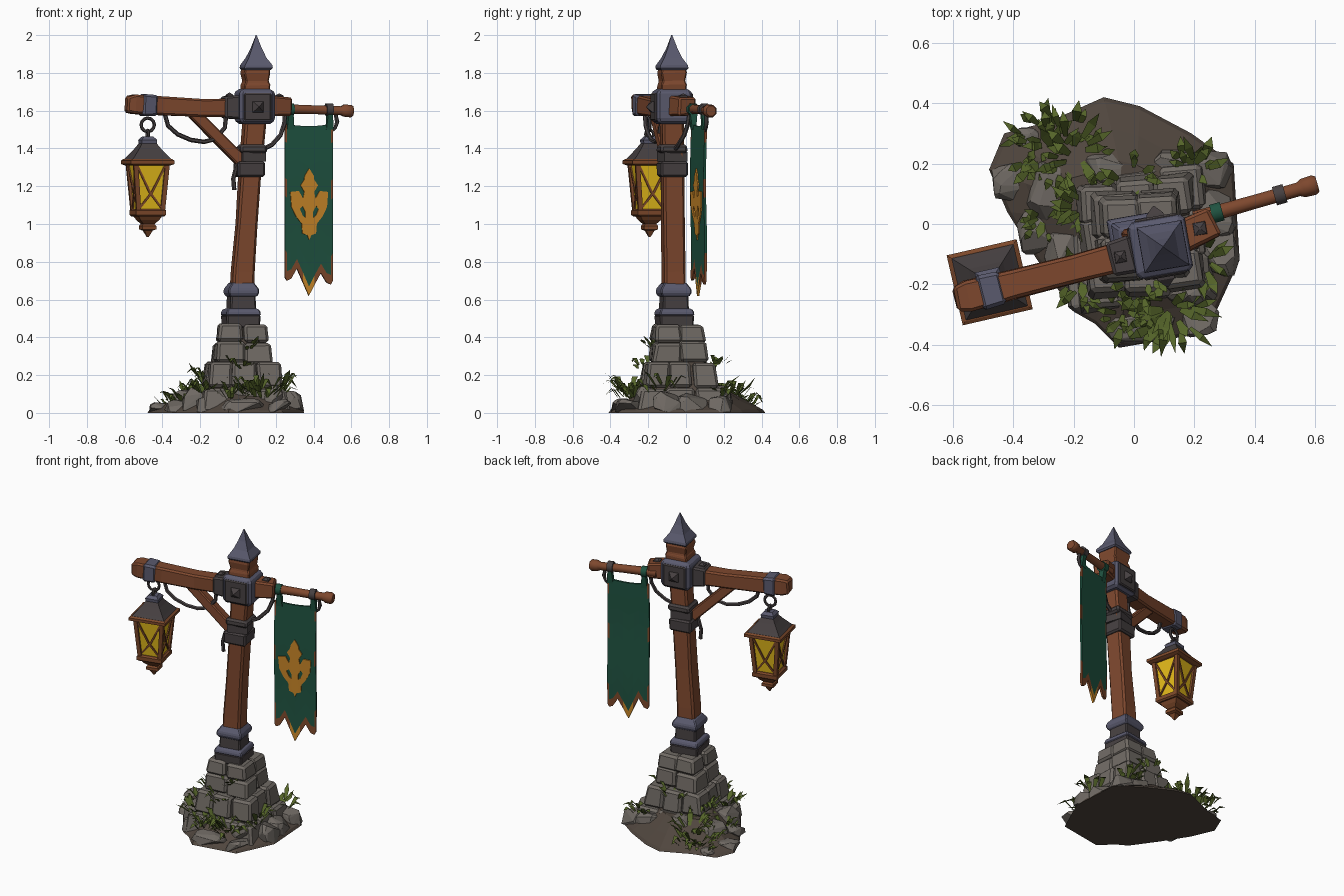
import bpy, bmesh, math, random
from mathutils import Vector as V, Matrix

if "Cube" in bpy.data.objects:
    bpy.data.objects.remove(bpy.data.objects["Cube"])
random.seed(7)
rnd = random.uniform


def mat(name, r, g, b):
    m = bpy.data.materials.new(name)
    m.diffuse_color = [((c / 255 + .055) / 1.055) ** 2.4 for c in (r, g, b)] + [1]
    m.use_nodes = True
    m.node_tree.nodes["Principled BSDF"].inputs["Base Color"].default_value = m.diffuse_color
    return m


WOOD = mat("red brown wood", 126, 72, 46)
RUST = mat("copper trim", 124, 72, 42)
IRON = mat("blue grey iron", 90, 90, 110)
DARK = mat("dark iron", 70, 64, 65)
STONE = mat("grey stone", 112, 106, 100)
DIRT = mat("dark earth", 80, 70, 62)
GREEN = mat("green cloth", 31, 82, 64)
GOLD = mat("gold paint", 200, 134, 40)
GLASS = mat("yellow glass", 226, 184, 26)
GRASS = mat("grass green", 86, 102, 42)


def make(name, bm, *mats, bevel=0.0, smooth=False):
    bmesh.ops.recalc_face_normals(bm, faces=bm.faces)
    me = bpy.data.meshes.new(name)
    bm.to_mesh(me)
    bm.free()
    ob = bpy.data.objects.new(name, me)
    bpy.context.collection.objects.link(ob)
    for m in mats:
        me.materials.append(m)
    if bevel:
        md = ob.modifiers.new("chamfer", 'BEVEL')
        md.width, md.segments, md.limit_method = bevel, 1, 'ANGLE'
    if smooth:
        bpy.ops.object.select_all(action='DESELECT')
        ob.select_set(True)
        bpy.context.view_layer.objects.active = ob
        bpy.ops.object.shade_smooth_by_angle(angle=math.radians(50))
    return ob


def loft(name, pts, m, n=4, a=10, bevel=0.0, jit=0.0, bend=False):
    """Skin n-sided sections (x, y, z, half size[, other half size]) along a path."""
    bm, P = bmesh.new(), [V(p[:3]) for p in pts]
    ref = V((-math.sin(math.radians(a)), math.cos(math.radians(a)), 0))
    rings = []
    for i, p in enumerate(pts):
        t = P[min(i + 1, len(P) - 1)] - P[max(i - 1, 0)] if bend else P[-1] - P[0]
        t.normalize()
        u = (ref - t * ref.dot(t)).normalized()
        v = t.cross(u)
        k = math.sqrt(2) if n == 4 else 1
        ring = []
        for j in range(n):
            th = 2 * math.pi * (j + .5) / n
            co = P[i] + u * p[3] * k * math.cos(th) + v * p[-1] * k * math.sin(th)
            ring.append(bm.verts.new(co + V((rnd(-jit, jit), rnd(-jit, jit), rnd(-jit, jit)))))
        rings.append(ring)
    for A, B in zip(rings, rings[1:]):
        for j in range(n):
            bm.faces.new((A[j], A[(j + 1) % n], B[(j + 1) % n], B[j]))
    bm.faces.new(rings[0])
    bm.faces.new(rings[-1])
    return make(name, bm, m, bevel=bevel, smooth=n > 4)


def stack(name, x, y, prof, m, **k):
    return loft(name, [(x, y, z, r) for z, r in prof], m, **k)


def torus(name, c, R, r, az, m):
    pts = [(c[0] + R * math.cos(t) * math.cos(az), c[1] + R * math.cos(t) * math.sin(az),
            c[2] + R * math.sin(t), r) for t in [2 * math.pi * i / 12 for i in range(14)]]
    return loft(name, pts, m, n=6, a=math.degrees(az), bend=True)


# ---- earth mound ----
outline = [(-.43, .3), (-.28, .34), (-.1, .42), (.02, .39), (.19, .3), (.33, .2), (.35, -.12), (.24, -.36),
           (-.05, -.41), (-.13, -.33), (-.2, -.29), (-.32, -.12), (-.42, .04), (-.48, .18)]
bm = bmesh.new()
rings = [[bm.verts.new((x * s, y * s, z + rnd(0, j))) for x, y in outline]
         for s, z, j in ((1, 0, 0), (.97, .01, .01), (.75, .05, .03), (.5, .12, .02))]
for A, B in zip(rings, rings[1:]):
    for j in range(len(A)):
        bm.faces.new((A[j], A[j - 1], B[j - 1], B[j]))
bm.faces.new(rings[0])
bm.faces.new(rings[-1])
make("earth_mound", bm, DIRT)

# ---- stacked stone plinth ----
cx, cy = .02, -.038
stack("plinth_core", cx, cy, [(.02, .2), (.14, .165), (.26, .12), (.45, .1)], DIRT, a=5)
bm = bmesh.new()
for z0, z1, h, n in ((0, .13, .235, 3), (.13, .265, .195, 3), (.265, .375, .155, 2), (.375, .47, .142, 2)):
    c = 2 * h / n
    for i in range(n):
        for j in range(n):
            if n == 3 and i == j == 1:
                continue
            M = Matrix.Translation((cx, cy, 0)) @ Matrix.Rotation(math.radians(5 + rnd(-2, 2)), 4, 'Z') @ \
                Matrix.Translation((-h + c * (i + .5) + rnd(-.01, .01), -h + c * (j + .5) + rnd(-.01, .01),
                                    (z0 + z1) / 2 + rnd(-.006, .006))) @ \
                Matrix.Diagonal((c * rnd(.95, 1.04), c * rnd(.95, 1.04), z1 - z0, 1))
            for v in bmesh.ops.create_cube(bm, size=1, matrix=M)['verts']:
                s = .91 if v.co.z > (z0 + z1) / 2 else 1.0
                v.co.x = cx + (v.co.x - cx) * s + rnd(-.007, .007)
                v.co.y = cy + (v.co.y - cy) * s + rnd(-.007, .007)
                v.co.z = max(.003, v.co.z)
make("plinth_blocks", bm, STONE, bevel=.014)

# ---- loose rocks: hulls of random points ----
bm = bmesh.new()
for x, y, sx, sy, h in ((-.40, .14, .08, .07, .06), (-.25, .11, .12, .12, .13), (-.31, -.02, .08, .09, .07),
                        (.25, .18, .08, .07, .10), (.27, .03, .07, .09, .11), (.27, -.1, .08, .09, .12),
                        (.22, -.31, .07, .07, .08), (.03, -.34, .12, .06, .08), (-.15, -.22, .08, .08, .11),
                        (-.22, -.1, .08, .09, .14), (.12, .2, .1, .06, .12), (-.08, .18, .1, .08, .15),
                        (.19, -.21, .07, .07, .15), (-.36, .28, .05, .04, .04), (-.14, .04, .06, .08, .2)):
    vs = []
    for k in range(22):
        d = V((rnd(-1, 1), rnd(-1, 1), rnd(-.3, 1))).normalized()
        d = V([math.copysign(abs(q) ** .7, q) for q in d])
        vs.append(bm.verts.new((x + d.x * sx, y + d.y * sy, max(.004, d.z * h))))
    r = bmesh.ops.convex_hull(bm, input=vs)
    bmesh.ops.delete(bm, geom=[g for g in set(r['geom_interior']) if isinstance(g, bmesh.types.BMVert)],
                     context='VERTS')
make("loose_rocks", bm, STONE, bevel=.008)

# ---- grass tufts ----
bm = bmesh.new()
for x, y, z, rad, cnt, ln in ((-.27, .25, .05, .12, 60, .08), (-.2, .22, .1, .09, 30, .11), (.12, -.27, .11, .1, 50, .11),
                              (-.16, .06, .17, .06, 18, .09), (-.17, -.18, .12, .06, 24, .09), (.19, .18, .11, .06, 16, .09),
                              (.22, -.12, .14, .05, 16, .1), (.03, -.2, .25, .07, 16, .06), (-.02, .15, .25, .07, 14, .07),
                              (-.3, .02, .07, .06, 14, .07), (-.03, -.28, .1, .07, 20, .08), (.06, -.18, .36, .04, 8, .05)):
    for k in range(cnt):
        t, q = rnd(0, 2 * math.pi), rad * math.sqrt(rnd(0, 1))
        b = V((x + q * math.cos(t), y + q * math.sin(t), z + rnd(-.03, .02)))
        t += rnd(-.6, .6)
        o, s = V((math.cos(t), math.sin(t), 0)), V((-math.sin(t), math.cos(t), 0))
        L, w, up = ln * rnd(.6, 1.1), rnd(.011, .018), V((0, 0, 1))
        mid = b + o * L * .45 + up * L * rnd(.3, .7)
        tip = b + o * L * rnd(.7, 1) + up * L * rnd(.1, .9)
        v = [bm.verts.new(p) for p in (b - s * w * .5, b + s * w * .5, mid + s * w, mid - s * w, tip)]
        bm.faces.new(v[:4])
        bm.faces.new((v[3], v[2], v[4]))
make("grass_tufts", bm, GRASS)

# ---- post, iron foot, bands and pointed cap ----
loft("post", [(.015, -.065, .45, .06), (.025, -.066, .75, .056), (.045, -.069, 1.0, .054), (.062, -.072, 1.25, .055),
              (.09, -.076, 1.6, .058)], WOOD, bevel=.012, jit=.003)
stack("foot_plate", .015, -.062, [(.45, .088), (.52, .092)], DARK, bevel=.008)
stack("foot_plate_rim", .015, -.062, [(.515, .093), (.54, .09), (.552, .078)], IRON, bevel=.006)
stack("foot_sleeve", .017, -.064, [(.54, .07), (.63, .066)], DARK, bevel=.008)
stack("foot_flare", .018, -.065, [(.615, .072), (.635, .082), (.655, .082), (.69, .058)], IRON, bevel=.006)
stack("post_band_low", .06, -.072, [(1.25, .072), (1.33, .074)], DARK, bevel=.01)
stack("post_band_high", .073, -.074, [(1.375, .073), (1.42, .07)], DARK, bevel=.012)
stack("post_wrap", .068, -.073, [(1.33, .064), (1.38, .064)], DARK, a=18)
CX, CY, CZ = .088, -.075, 1.62
stack("post_head", CX + .005, CY, [(1.69, .068), (1.74, .07), (1.755, .062), (1.8, .07), (1.84, .06)], WOOD, bevel=.008, jit=.004)
stack("cap", CX + .008, CY, [(1.815, .068), (1.825, .076), (1.84, .074), (1.88, .048), (1.93, .026), (2.0, .002)], IRON, jit=.001)
stack("collar", CX, CY, [(1.53, .085), (1.56, .095), (1.69, .095), (1.715, .083)], IRON, bevel=.014)
for side in (-1, 1):
    nx, ny = -math.sin(math.radians(10)) * side, math.cos(math.radians(10)) * side
    at = lambda d, r: (CX + nx * d, CY + ny * d, CZ, r)
    # path runs along y, so use a sideways reference
    loft("collar_plate", [at(.08, .074), at(.102, .072)], DARK, a=-80, bevel=.006)
    loft("collar_stud", [at(.1, .03), at(.11, .028), at(.136, .003)], DARK, a=-80)

# ---- lantern beam, brace and fittings ----
by = lambda x: CY + (x - CX) * .257
B = lambda x, z, r: (x, by(x), z, r)
loft("beam", [B(.05, 1.615, .05), B(-.2, 1.617, .048), B(-.4, 1.625, .047), B(-.55, 1.632, .05), B(-.59, 1.634, .04)],
     WOOD, a=14, bevel=.01, jit=.004)
loft("beam_band", [B(-.435, 1.627, .055), B(-.515, 1.63, .059)], IRON, a=14, bevel=.012)
loft("beam_socket", [B(.0, 1.618, .064), B(-.08, 1.618, .057)], DARK, a=14, bevel=.01)
loft("brace", [B(-.24, 1.59, .03), B(.05, 1.3, .032)], WOOD, a=14, bevel=.007)
stack("socket_stud", -.045, by(-.045), [(1.67, .02), (1.683, .018), (1.695, .003)], DARK)

# ---- banner rod ----
ry = lambda x: .045 + (x - .3) * .285
R = lambda x, z, r: (x, ry(x), z, r)
loft("rod_socket", [(.14, -.05, 1.625, .056), (.268, .008, 1.622, .05)], WOOD, a=16, bevel=.01, jit=.003)
stack("rod_socket_stud", .218, -.015, [(1.67, .022), (1.68, .02), (1.69, .003)], DARK)
loft("banner_rod", [R(.2, 1.61, .028), R(.4, 1.605, .025), R(.545, 1.6, .025), R(.56, 1.6, .034), R(.595, 1.598, .036),
                    R(.607, 1.598, .028)], WOOD, n=8, a=16)

# ---- banner cloth, hanging parallel to the rod ----
X0, WID = .247, .254
cloth = lambda s, z, d=0: V((X0 + s * WID + d * .27, ry(X0 + s * WID) + .003 * math.sin(z * 9) - d * .96, z))
cols = [(0, .72), (.04, .70), (.13, .71), (.25, .765), (.38, .69), (.5, .62), (.62, .68), (.75, .74), (.87, .69),
        (.96, .68), (1, .70)]
bm = bmesh.new()
grid = []
for s, zb in cols:
    top = 1.53 - .012 * math.sin(s * math.pi)
    zs = [top + (zb + .05 - top) * i / 8 for i in range(9)] + [zb]
    grid.append([bm.verts.new(cloth(s, z)) for z in zs])
for i in range(len(cols) - 1):
    for j in range(9):
        f = bm.faces.new((grid[i][j], grid[i + 1][j], grid[i + 1][j + 1], grid[i][j + 1]))
        if j == 8:
            f.material_index = 2 if 4 <= i <= 5 else 1
        elif i in (0, len(cols) - 2):
            f.material_index = 1 if j in (0, 3, 7) else 0
sol = make("banner", bm, GREEN, RUST, GOLD).modifiers.new("thickness", 'SOLIDIFY')
sol.thickness, sol.offset = .013, 0

# gold leaf emblem, thin plates on the front of the cloth
leaf = [(0, 1.295), (.024, 1.255), (.026, 1.235), (.046, 1.205), (.026, 1.17), (.034, 1.13), (.02, 1.07), (.022, .97), (0, .915)]
wing = [(.018, 1.06), (.03, 1.13), (.055, 1.175), (.1, 1.17), (.094, 1.09), (.07, 1.04), (.035, .995), (.006, .98),
        (.006, 1.02), (.035, 1.045), (.05, 1.08), (.036, 1.095)]
tail = [(.008, 1.01), (.04, 1.0), (.036, .95), (.008, .94)]
shapes = [leaf + [(-x, z) for x, z in leaf[-2:0:-1]]]
shapes += [[(x * k, z) for x, z in p] for p in (wing, tail) for k in (1, -1)]
bm = bmesh.new()
for p in shapes:
    lo, hi = [[bm.verts.new(cloth(.5 + x / WID, z, d)) for x, z in p] for d in (.004, .0135)]
    bm.faces.new(lo)
    bm.faces.new(hi)
    for j in range(len(p)):
        bm.faces.new((lo[j], lo[j - 1], hi[j - 1], hi[j]))
make("banner_emblem", bm, GOLD)

# banner loops and iron hook
for x, m in ((X0 + .03, GREEN), (X0 + .238, DARK)):
    loft("banner_loop", [R(x - .02, 1.606, .034), R(x + .015, 1.606, .034)], m, n=8, a=16)
    loft("banner_strap", [R(x, 1.59, 0)[:3] + (.02, .012), R(x, 1.5, 0)[:3] + (.01, .02)], GREEN, a=16)
loft("rod_hook", [R(.515, 1.59, .01), R(.525, 1.54, .012), R(.515, 1.51, .009), R(.5, 1.49, .004)], DARK, n=6, a=16, bend=True)

# ---- hanging ropes ----
for pts in ([(-.39, 1.59), (-.37, 1.52), (-.32, 1.475), (-.25, 1.445), (-.18, 1.435), (-.12, 1.45), (-.07, 1.51), (-.06, 1.6)],
            [(.02, 1.36), (-.01, 1.3), (-.025, 1.24), (-.02, 1.18)]):
    loft("rope_left", [(x, by(x) - .02, z, .012) for x, z in pts], DARK, n=6, a=14, bend=True)
loft("rope_right", [(.12, -.06, 1.39, .012), (.18, -.04, 1.42, .012), (.225, -.01, 1.47, .012), (.245, .01, 1.53, .012),
                    (.25, .02, 1.6, .012)], DARK, n=6, a=16, bend=True)

# ---- lantern ----
LX, LY, LA = -.478, -.193, 13
torus("hanger_ring", (LX, LY - .005, 1.525), .036, .009, math.radians(LA), DARK)
torus("lantern_loop", (LX, LY, 1.475), .022, .008, math.radians(LA + 90), DARK)
lant = lambda name, prof, m, **k: stack(name, LX, LY, prof, m, a=LA, **k)
lant("lantern_crown", [(1.425, .04), (1.445, .042), (1.462, .026)], IRON)
lant("lantern_roof", [(1.335, .112), (1.36, .09), (1.4, .058), (1.435, .034)], DARK)
lant("lantern_eave", [(1.31, .1), (1.318, .119), (1.336, .119), (1.343, .108)], RUST)
lant("lantern_glass", [(1.06, .062), (1.32, .084)], GLASS)
lant("lantern_base", [(1.04, .072), (1.048, .081), (1.072, .081), (1.08, .07)], RUST)
lant("lantern_finial", [(1.045, .066), (1.02, .05), (1.0, .03), (.99, .038), (.972, .038), (.965, .022), (.932, .005)], RUST)


def face(k, u, z):  # point on lantern side k, u from -1 to 1, taper follows the glass
    h = .064 + .022 * (z - 1.06) / .26
    q = Matrix.Rotation(k * math.pi / 2 + math.radians(LA), 2) @ V((u * h, -h))
    return (LX + q.x, LY + q.y, z)


for k in range(4):
    loft("lantern_corner", [face(k, 1, 1.06) + (.012,), face(k, 1, 1.32) + (.012,)], RUST, a=LA)
    for s in (1, -1):
        loft("lantern_lattice", [face(k, -s * .95, 1.08) + (.005,), face(k, s * .1, 1.17) + (.006,),
                                 face(k, s * .9, 1.31) + (.005,)], RUST, a=LA + 90 * k, bend=True)
